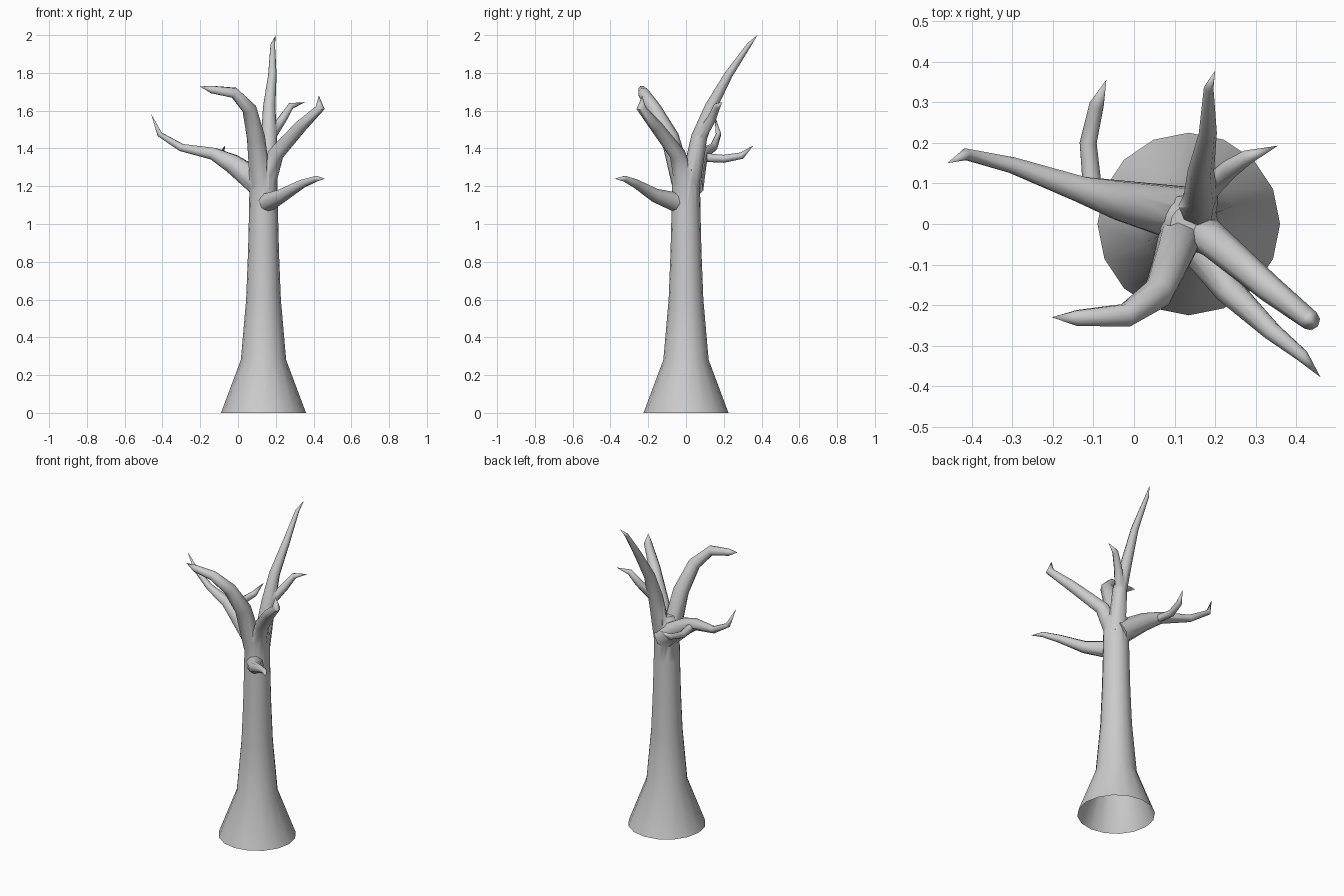
import bpy, bmesh, math
from mathutils import Vector

if "Cube" in bpy.data.objects:
    bpy.data.objects.remove(bpy.data.objects["Cube"])

CX = 0.135  # trunk axis


def tube(name, pts, radii, sides):
    """Closed tapered tube along pts; radius 0 gives a pointed tip."""
    bm = bmesh.new()
    rings = []
    side = None
    for i, (p, r) in enumerate(zip(pts, radii)):
        d_in = (p - pts[max(i - 1, 0)]).normalized()
        d_out = (pts[min(i + 1, len(pts) - 1)] - p).normalized()
        t = (d_in + d_out).normalized()
        if side is None:
            side = Vector((1, 0, 0)) if abs(t.x) < 0.9 else Vector((0, 1, 0))
        side = (side - t * side.dot(t)).normalized()
        up = t.cross(side)
        if r == 0:
            rings.append([bm.verts.new(p)])
            continue
        rings.append([bm.verts.new(p + r * (math.cos(a) * side + math.sin(a) * up))
                      for a in (2 * math.pi * k / sides for k in range(sides))])
    for a, b in zip(rings, rings[1:]):
        for k in range(sides):
            n = (k + 1) % sides
            bm.faces.new((a[k], a[n], b[0]) if len(b) == 1 else (a[k], a[n], b[n], b[k]))
    bm.faces.new(rings[0])
    if len(rings[-1]) > 1:
        bm.faces.new(rings[-1])
    bmesh.ops.recalc_face_normals(bm, faces=bm.faces)
    mesh = bpy.data.meshes.new(name)
    bm.to_mesh(mesh)
    bm.free()
    ob = bpy.data.objects.new(name, mesh)
    bpy.context.collection.objects.link(ob)
    return ob


def add_branch(name, r_base, r_end, *path, taper=1.0):
    """Tapering pointed branch, merged into the trunk."""
    pts = [Vector(p) for p in path]
    last = len(pts) - 2
    radii = [r_end + (r_base - r_end) * (1 - i / last) ** taper for i in range(last + 1)]
    branch = tube(name, pts, radii + [0], 8)
    mod = trunk.modifiers.new(name, "BOOLEAN")
    mod.operation = "UNION"
    mod.solver = "EXACT"
    mod.object = branch
    bpy.ops.object.modifier_apply(modifier=mod.name)
    bpy.data.objects.remove(branch)


# Trunk with flared base
heights = [0, 0.28, 0.6, 0.85, 1.05, 1.29, 1.335]
trunk = tube("bare_tree", [Vector((CX, 0, z)) for z in heights],
             [0.225, 0.12, 0.092, 0.082, 0.077, 0.073, 0.045], 16)
bpy.context.view_layer.objects.active = trunk

# Three crown branches
add_branch("tall_branch", 0.053, 0.012, (0.15, 0.02, 1.2), (0.165, 0.07, 1.46),
           (0.165, 0.132, 1.62), (0.182, 0.225, 1.79), (0.184, 0.335, 1.95), (0.2, 0.378, 2))
add_branch("left_branch", 0.057, 0.021, (0.12, -0.015, 1.2), (0.095, -0.085, 1.46),
           (0.06, -0.17, 1.61), (-0.02, -0.225, 1.695), (-0.14, -0.232, 1.712),
           (-0.203, -0.23, 1.728))
add_branch("right_branch", 0.052, 0.025, (0.15, -0.01, 1.22), (0.2, -0.045, 1.37),
           (0.335, -0.16, 1.52), (0.435, -0.238, 1.615), (0.428, -0.232, 1.68))

# Two lower limbs
add_branch("low_left_branch", 0.075, 0.015, (CX, 0.02, 1.2), (-0.03, 0.057, 1.32),
           (-0.13, 0.085, 1.372), (-0.3, 0.145, 1.405), (-0.415, 0.172, 1.475),
           (-0.46, 0.15, 1.583), taper=1.6)
add_branch("low_front_branch", 0.052, 0.016, (0.155, -0.05, 1.115), (0.235, -0.165, 1.152),
           (0.34, -0.265, 1.213), (0.415, -0.325, 1.24), (0.46, -0.378, 1.24), taper=1.4)

# Two twigs
add_branch("back_twig", 0.024, 0.018, (-0.1, 0.06, 1.355), (-0.113, 0.2, 1.345),
           (-0.092, 0.295, 1.362), (-0.068, 0.356, 1.415))
add_branch("tall_branch_twig", 0.03, 0.018, (0.17, 0.075, 1.46), (0.235, 0.135, 1.555),
           (0.28, 0.165, 1.625), (0.355, 0.193, 1.645))

# Open underside
bm = bmesh.new()
bm.from_mesh(trunk.data)
floor = [f for f in bm.faces if all(v.co.z < 1e-4 for v in f.verts)]
bmesh.ops.delete(bm, geom=floor, context="FACES_ONLY")
bm.to_mesh(trunk.data)
bm.free()

trunk.select_set(True)
bpy.ops.object.shade_smooth_by_angle(angle=math.radians(50))
